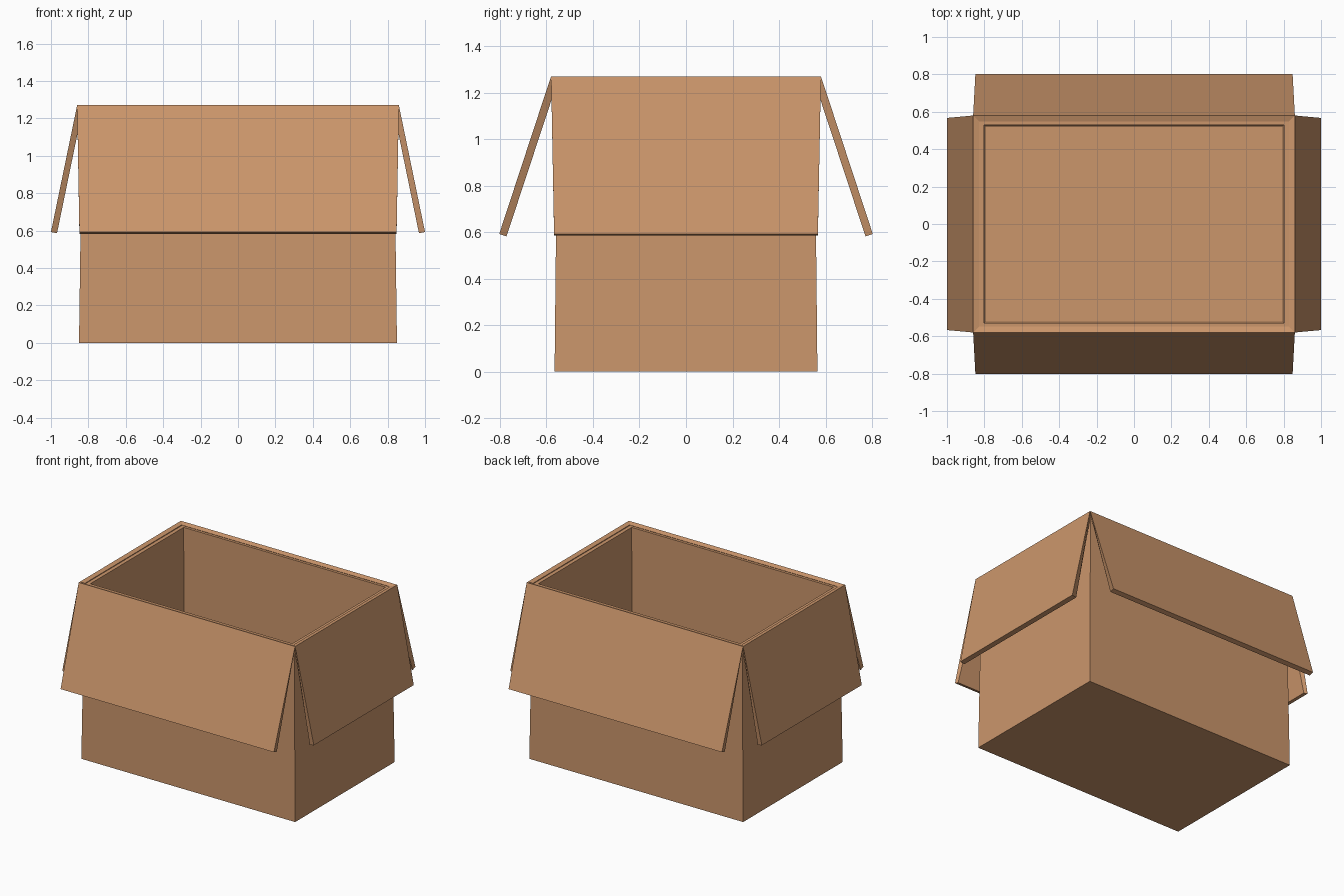
import bpy, bmesh

if "Cube" in bpy.data.objects:
    bpy.data.objects.remove(bpy.data.objects["Cube"])

card = bpy.data.materials.new("cardboard")
card.diffuse_color = (0.60, 0.305, 0.148, 1)
card.use_nodes = True
card.node_tree.nodes["Principled BSDF"].inputs["Base Color"].default_value = card.diffuse_color


def loft(name, rings, cap=True):
    """Skin a stack of four-cornered rings, closing both ends."""
    bm = bmesh.new()
    vs = [[bm.verts.new(p) for p in ring] for ring in rings]
    for a, b in zip(vs, vs[1:]):
        for i in range(4):
            j = (i + 1) % 4
            bm.faces.new((a[i], a[j], b[j], b[i]))
    if cap:
        bm.faces.new(vs[0])
        bm.faces.new(vs[-1])
    bmesh.ops.recalc_face_normals(bm, faces=bm.faces)
    me = bpy.data.meshes.new(name)
    bm.to_mesh(me)
    bm.free()
    me.materials.append(card)
    ob = bpy.data.objects.new(name, me)
    bpy.context.collection.objects.link(ob)
    return ob


def rect(x, y, z):
    return [(-x, -y, z), (x, -y, z), (x, y, z), (-x, y, z)]


# open box: outer wall, rim, inner wall, floor
loft("box_body", [
    rect(0.85, 0.565, 0),
    rect(0.833, 0.552, 1.257),
    rect(0.803, 0.53, 1.257),
    rect(0.793, 0.522, 0.04),
])


def flap(name, to_world, top, bottom, half_top, half_bottom, in_top, in_half):
    """Slab hanging outward; profile points are (distance out, height)."""
    (ot, zt), (ob, zb) = top, bottom
    t = 0.033
    dx, dz = ob - ot, zt - zb
    n = (dx * dx + dz * dz) ** 0.5
    ix, iz = t * dz / n, t * dx / n       # inward offset across the thickness
    ends = [(ot, zt, half_top), (in_top, zt - iz, in_half),
            (ob - ix, zb - iz, half_bottom), (ob, zb, half_bottom)]
    loft(name, [[to_world(s * h, d, z) for d, z, h in ends] for s in (-1, 1)])


# long flaps (front, back) and short flaps (left, right)
for s, name in ((-1, "front_flap"), (1, "back_flap")):
    flap(name, lambda a, d, z, s=s: (a, s * d, z),
         (0.58, 1.27), (0.803, 0.592), 0.86, 0.848, 0.548, 0.828)
for s, name in ((-1, "left_flap"), (1, "right_flap")):
    flap(name, lambda a, d, z, s=s: (s * d, a, z),
         (0.86, 1.27), (1.0, 0.592), 0.58, 0.567, 0.828, 0.548)
